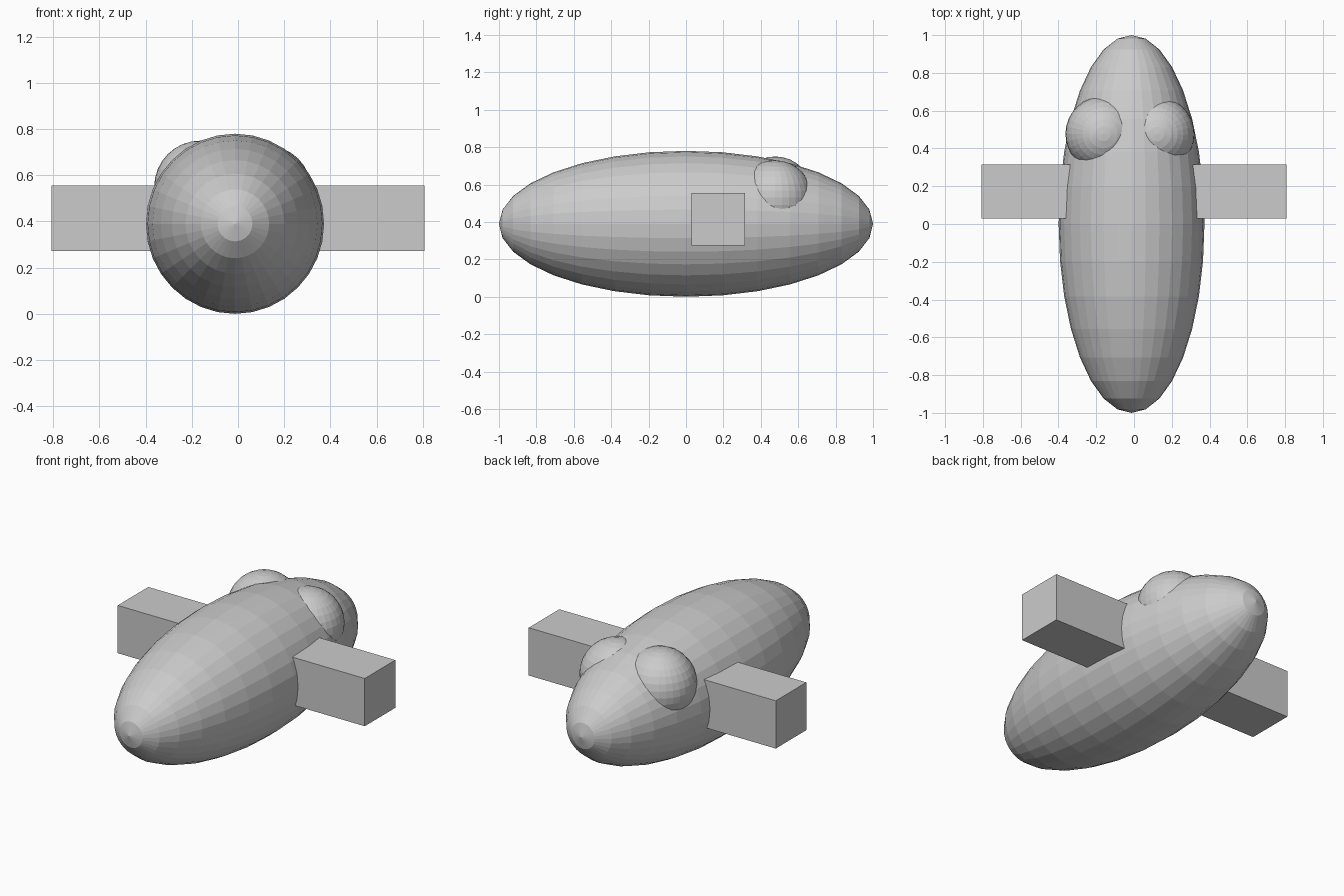
import bpy
from math import pi

if "Cube" in bpy.data.objects:
    bpy.data.objects.remove(bpy.data.objects["Cube"])


def ball(name, centre, radii, rotation=(0, 0, 0)):
    """Flat-faced 32 x 16 sphere, scaled along its local axes."""
    bpy.ops.mesh.primitive_uv_sphere_add(
        segments=32, ring_count=16, radius=1, location=centre, rotation=rotation)
    ob = bpy.context.object
    ob.name = name
    ob.scale = radii
    return ob


def box(name, low, high):
    """Axis-aligned box between two corners."""
    centre = [(a + b) / 2 for a, b in zip(low, high)]
    bpy.ops.mesh.primitive_cube_add(size=1, location=centre)
    ob = bpy.context.object
    ob.name = name
    ob.scale = [b - a for a, b in zip(low, high)]
    return ob


# Long body, poles at the two ends
ball("body", (-0.013, 0, 0.39), (0.386, 0.39, 1.0), (pi / 2, 0, 0))

# Two half-sunken domes on top, the left one standing a little prouder
ball("left_dome", (-0.163, 0.477, 0.55), (0.2, 0.2, 0.2))
ball("right_dome", (0.12, 0.475, 0.53), (0.2, 0.2, 0.2))

# Square bar passing through the body, forming both side stubs
box("side_stubs", (-0.807, 0.03, 0.273), (0.807, 0.315, 0.555))
